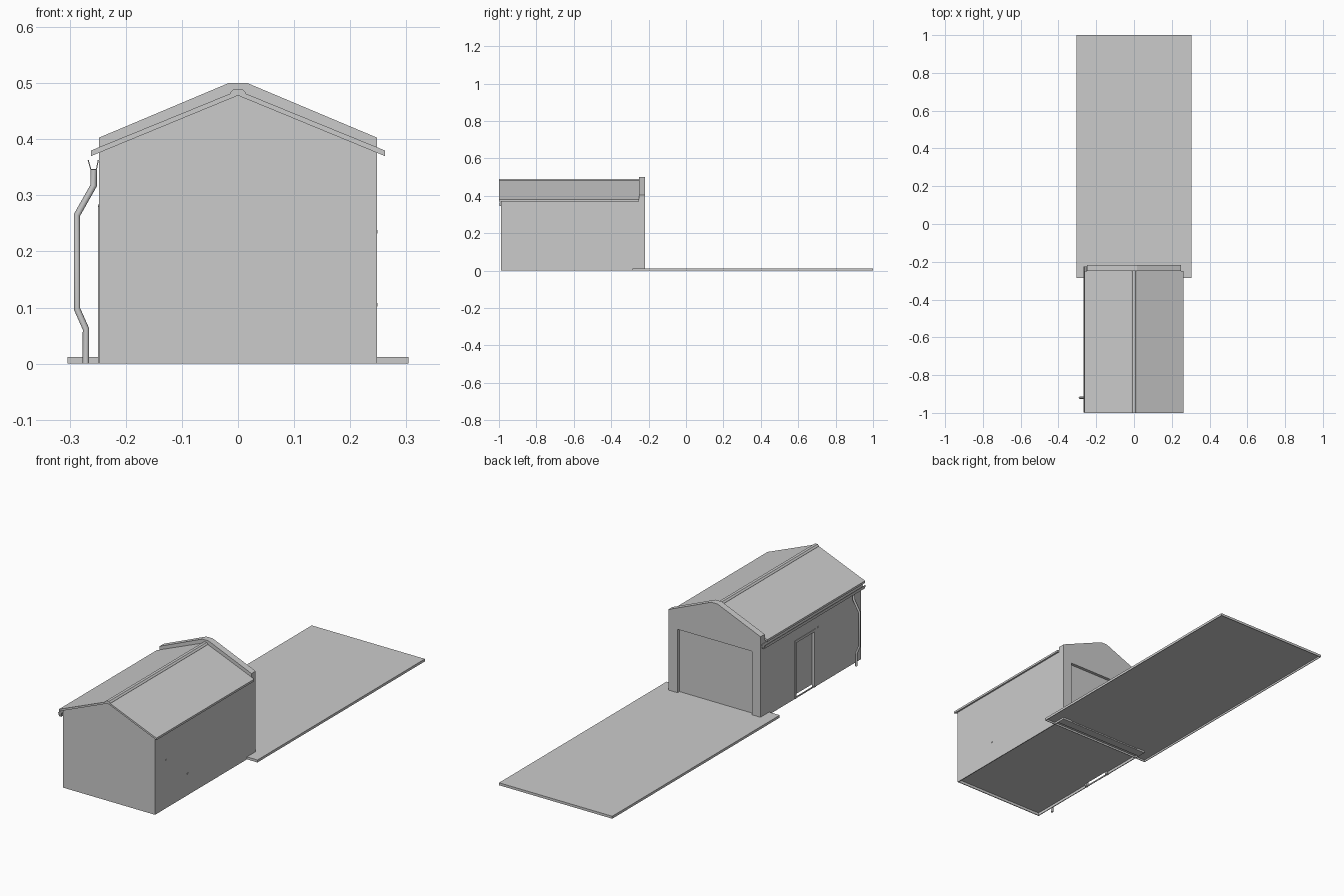
import bpy, bmesh

if "Cube" in bpy.data.objects:
    bpy.data.objects.remove(bpy.data.objects["Cube"])


def prism(name, profile, y0, y1):
    """Extrude an x-z profile along y."""
    bm = bmesh.new()
    face = bm.faces.new([bm.verts.new((x, y0, z)) for x, z in profile])
    ext = bmesh.ops.extrude_face_region(bm, geom=[face])
    verts = [v for v in ext["geom"] if isinstance(v, bmesh.types.BMVert)]
    bmesh.ops.translate(bm, verts=verts, vec=(0, y1 - y0, 0))
    bmesh.ops.recalc_face_normals(bm, faces=bm.faces)
    mesh = bpy.data.meshes.new(name)
    bm.to_mesh(mesh)
    bm.free()
    obj = bpy.data.objects.new(name, mesh)
    bpy.context.collection.objects.link(obj)
    return obj


def box(name, x0, x1, y0, y1, z0, z1):
    return prism(name, [(x0, z0), (x1, z0), (x1, z1), (x0, z1)], y0, y1)


def cut(obj, *bounds):
    """Subtract a box from an object."""
    cutter = box("cutter", *bounds)
    cutter.hide_render = True
    mod = obj.modifiers.new("cut", "BOOLEAN")
    mod.operation, mod.solver, mod.object = "DIFFERENCE", "EXACT", cutter
    bpy.context.view_layer.objects.active = obj
    bpy.ops.object.modifier_apply(modifier=mod.name)
    bpy.data.objects.remove(cutter)


def mirrored(half):
    """Complete a symmetric profile from its right half."""
    return half + [(-x, z) for x, z in reversed(half) if x > 0]


W = 0.2475  # half width of the walls

# Main walls with raised floor underneath and side door recess
walls = prism("walls", mirrored([(W, 0), (W, 0.378), (0, 0.482)]), -0.99, -0.249)
cut(walls, -W + 0.004, W - 0.004, -0.986, -0.26, -0.1, 0.013)
cut(walls, -0.3, -W + 0.010, -0.64, -0.48, 0.006, 0.282)

# Front gable wall rising above the roof, with garage door recess
gable = prism("gable_wall", mirrored([(W, 0), (W, 0.403), (0.017, 0.50)]), -0.25, -0.218)
cut(gable, -0.203, 0.198, -0.233, -0.1, 0.006, 0.32)

# Side door frame
for i, (y0, y1, z0, z1) in enumerate([(-0.64, -0.628, 0, 0.282), (-0.492, -0.48, 0, 0.282),
                                      (-0.628, -0.492, 0.270, 0.282)]):
    box(f"door_frame_{i}", -W - 0.002, -W + 0.011, y0, y1, z0, z1)

# Roof sheets and ridge cap
prism("roof", [(0.262, 0.370), (0.262, 0.380), (0, 0.487), (-0.262, 0.380),
               (-0.262, 0.370), (0, 0.478)], -1.0, -0.25)
prism("ridge_cap", mirrored([(0.014, 0.479), (0.013, 0.484), (0.007, 0.490)]), -1.0, -0.25)

# Open gutter along the left eave
prism("gutter", [(-0.268, 0.363), (-0.263, 0.345), (-0.2515, 0.345), (-0.248, 0.363),
                 (-0.250, 0.363), (-0.253, 0.347), (-0.2615, 0.347), (-0.266, 0.363)],
      -0.997, -0.225)

# Downpipe
curve = bpy.data.curves.new("downpipe", "CURVE")
curve.dimensions = "3D"
curve.bevel_depth, curve.bevel_resolution, curve.use_fill_caps = 0.0058, 2, True
path = [(-0.257, 0.347), (-0.257, 0.318), (-0.287, 0.265), (-0.287, 0.098),
        (-0.271, 0.062), (-0.271, 0.0)]
spline = curve.splines.new("POLY")
spline.points.add(len(path) - 1)
for p, (x, z) in zip(spline.points, path):
    p.co = (x, -0.92, z, 1)
bpy.context.collection.objects.link(bpy.data.objects.new("downpipe", curve))

# Small wall fixings
for i, (side, y, z) in enumerate([(1, -0.906, 0.235), (1, -0.74, 0.105), (-1, -0.66, 0.282)]):
    x = side * W
    box(f"fixing_{i}", x - 0.0015, x + 0.0015, y - 0.003, y + 0.003, z - 0.003, z + 0.003)

# Driveway slab, hollow underneath
driveway = box("driveway", -0.304, 0.304, -0.285, 1.0, 0, 0.012)
cut(driveway, -0.301, 0.301, -0.282, 0.997, -0.1, 0.009)
